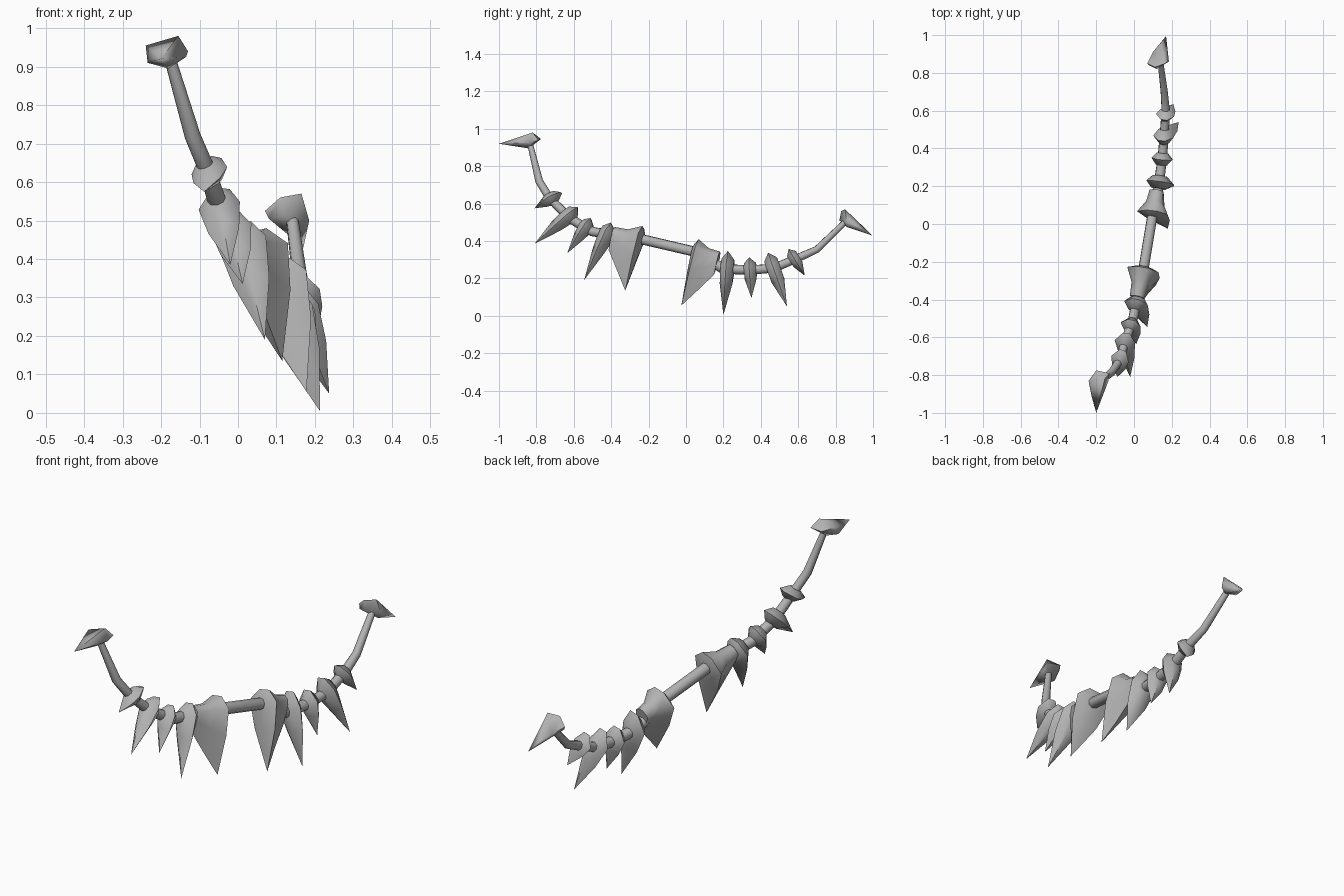
import bpy, bmesh, math
from mathutils import Vector as V

cube = bpy.data.objects.get("Cube")
if cube:
    bpy.data.objects.remove(cube)

grey = bpy.data.materials.new("plain grey")
grey.use_nodes = True
colour = (0.45, 0.45, 0.45, 1)
grey.diffuse_color = colour
grey.node_tree.nodes["Principled BSDF"].inputs["Base Color"].default_value = colour


def smooth(ob, angle):
    bpy.ops.object.select_all(action='DESELECT')
    ob.select_set(True)
    bpy.context.view_layer.objects.active = ob
    bpy.ops.object.shade_smooth_by_angle(angle=math.radians(angle))


def finish(bm, name):
    bmesh.ops.recalc_face_normals(bm, faces=bm.faces)
    me = bpy.data.meshes.new(name)
    bm.to_mesh(me)
    bm.free()
    me.materials.append(grey)
    ob = bpy.data.objects.new(name, me)
    bpy.context.collection.objects.link(ob)
    smooth(ob, 65)
    return ob


# Curved stave: a tapered tube along a bent path (x, y, z, radius)
PATH = [(-.178, -.835, .925, .015), (-.118, -.785, .72, .021), (-.08, -.73, .63, .022),
        (-.045, -.62, .52, .025), (-.005, -.5, .45, .026), (.05, -.24, .41, .028),
        (.10, .06, .34, .028), (.13, .2, .25, .028), (.15, .35, .245, .026),
        (.16, .47, .255, .025), (.168, .6, .31, .023), (.16, .7, .355, .02),
        (.14, .86, .51, .016)]
curve = bpy.data.curves.new("stave", 'CURVE')
curve.dimensions = '3D'
curve.bevel_depth = 1
curve.bevel_resolution = 2
curve.use_fill_caps = True
spline = curve.splines.new('POLY')
spline.points.add(len(PATH) - 1)
for p, (x, y, z, r) in zip(spline.points, PATH):
    p.co = (x, y, z, 1)
    p.radius = r
stave = bpy.data.objects.new("stave", curve)
bpy.context.collection.objects.link(stave)
curve.materials.append(grey)
bpy.ops.object.select_all(action='DESELECT')
stave.select_set(True)
bpy.context.view_layer.objects.active = stave
bpy.ops.object.convert(target='MESH')
smooth(bpy.context.object, 50)


def stave_at(y):
    """Point and direction of the stave at depth y."""
    for a, b in zip(PATH, PATH[1:]):
        if a[1] <= y <= b[1]:
            p, q = V(a[:3]), V(b[:3])
            return p.lerp(q, (y - a[1]) / (b[1] - a[1])), (q - p).normalized()


def spike(name, hub_y, top, tip, w, before, after):
    """Lens-shaped collar round the stave, drawn out into a spike."""
    top, tip = V(top), V(tip)
    hub, along = stave_at(hub_y)
    down = (tip - top).normalized()
    axis = (along - down * along.dot(down)).normalized()
    side = axis.cross(down)
    up = max(0.04, (hub - top).dot(down))
    mid = top + down * up
    length = (tip - mid).dot(down)
    shift = (hub - mid).dot(side)      # belly sits centred on the stave
    rim = [(.5 * shift - .35 * w, -up), (.5 * shift + .35 * w, -up),
           (shift + w, -.2 * up), (.6 * shift + .75 * w, .38 * length), (0, length),
           (.6 * shift - .75 * w, .38 * length), (shift - w, -.2 * up)]

    def inner(off):
        # long flares pinch in towards the stave, short ones stay lens-shaped
        pinch = .45 if abs(off) > .06 else .55
        return [(shift + (s - shift) * pinch, d * pinch if d < 0 else d * .33)
                for s, d in rim]

    sections = [(inner(-before), -before), (rim, 0), (inner(after), after)]
    bm = bmesh.new()
    loops = [[bm.verts.new(mid + axis * off + side * s + down * d) for s, d in shape]
             for shape, off in sections]
    for a, b in zip(loops, loops[1:]):
        for i in range(len(a)):
            j = (i + 1) % len(a)
            bm.faces.new((a[i], a[j], b[j], b[i]))
    bm.faces.new(loops[0])
    bm.faces.new(loops[-1])
    # waist of the long flares
    for i, off in ((0, before), (-1, after)):
        if off > .06:
            ring = [bm.edges.get((p, q)) for p, q in zip(loops[i], loops[1])]
            cut = bmesh.ops.subdivide_edges(bm, edges=ring, cuts=1)
            for v in cut["geom_inner"]:
                if isinstance(v, bmesh.types.BMVert):
                    rel = v.co - mid
                    d = rel.dot(down)
                    s = rel.dot(side) - shift
                    v.co -= side * s * .25 + down * min(d, 0) * .3
    return finish(bm, name)


# Front limb spikes, outermost first
spike("front_end_collar", -.735, (-.055, -.67, .66), (-.088, -.81, .575), .05, .028, .028)
spike("front_spike_outer", -.65, (-.03, -.58, .58), (-.02, -.81, .385), .055, .035, .035)
spike("front_spike_middle", -.55, (-.005, -.51, .52), (.012, -.635, .335), .055, .032, .032)
spike("front_spike_inner", -.44, (.02, -.4, .495), (.07, -.545, .19), .065, .036, .036)
spike("front_grip_guard", -.26, (.052, -.23, .475), (.115, -.325, .135), .086, .15, .015)

# Rear limb spikes, innermost first
spike("rear_grip_guard", .05, (.105, .07, .405), (.178, -.025, .055), .083, .02, .125)
spike("rear_spike_inner", .225, (.14, .225, .345), (.213, .2, .005), .066, .034, .034)
spike("rear_spike_middle", .345, (.145, .34, .31), (.19, .35, .095), .055, .032, .032)
spike("rear_spike_outer", .465, (.155, .44, .335), (.237, .54, .05), .055, .036, .036)
spike("rear_end_collar", .585, (.165, .55, .355), (.208, .635, .215), .05, .027, .027)


# Pointed heads at the stave ends
def head(name, points):
    bm = bmesh.new()
    for p in points:
        bm.verts.new(p)
    bmesh.ops.convex_hull(bm, input=bm.verts)
    return finish(bm, name)


head("front_head", [(-.2, -1, .92), (-.24, -.83, .955), (-.155, -.82, .98),
                    (-.13, -.79, .94), (-.18, -.84, .895), (-.235, -.86, .91),
                    (-.2, -.775, .945), (-.135, -.83, .925),
                    (-.225, -.91, .925), (-.17, -.92, .925)])
head("rear_head", [(.17, .995, .43), (.07, .85, .525), (.11, .83, .56), (.165, .85, .57),
                   (.185, .86, .5), (.165, .86, .475), (.08, .84, .505),
                   (.14, .955, .47), (.12, .82, .51), (.1, .91, .5), (.178, .92, .48)])
